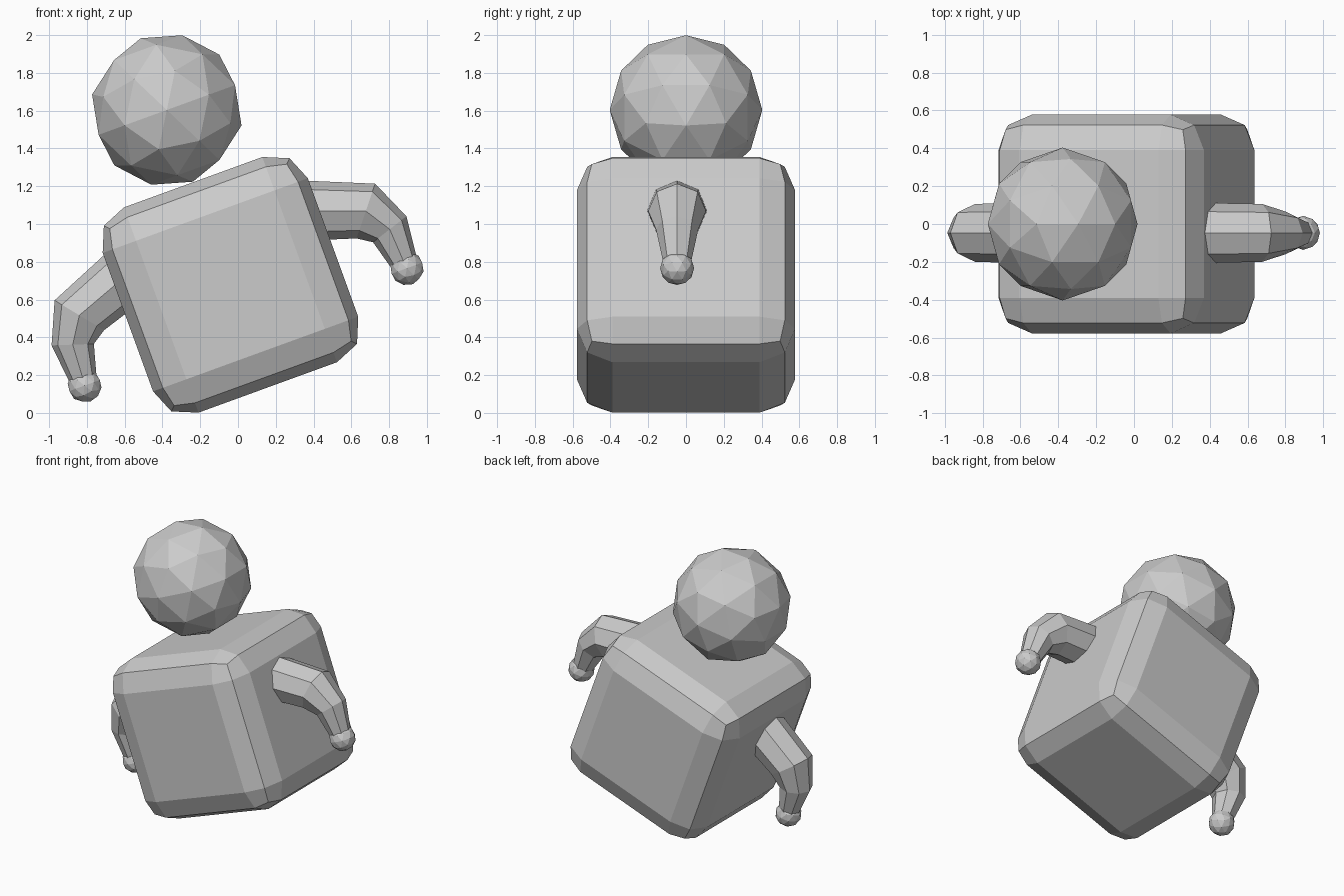
import bpy, bmesh, math
from mathutils import Matrix, Vector

cube = bpy.data.objects.get("Cube")
if cube:
    bpy.data.objects.remove(cube, do_unlink=True)

GREY = (0.6, 0.6, 0.6, 1)
mat = bpy.data.materials.new("plain grey")
mat.use_nodes = True
mat.diffuse_color = GREY
mat.node_tree.nodes["Principled BSDF"].inputs["Base Color"].default_value = GREY

# The whole figure leans sideways about the body centre
LEAN = Matrix.Translation((-0.04, 0, 0.678)) @ Matrix.Rotation(math.radians(-20), 4, 'Y')


def finish(name, bm):
    bmesh.ops.recalc_face_normals(bm, faces=bm.faces)
    mesh = bpy.data.meshes.new(name)
    bm.to_mesh(mesh)
    bm.free()
    mesh.materials.append(mat)
    obj = bpy.data.objects.new(name, mesh)
    obj.matrix_world = LEAN
    bpy.context.collection.objects.link(obj)
    return obj


def ball(name, centre, radius, side=1):
    bm = bmesh.new()
    bmesh.ops.create_icosphere(bm, subdivisions=2, radius=radius)
    bmesh.ops.translate(bm, verts=bm.verts, vec=centre)
    bmesh.ops.scale(bm, verts=bm.verts, vec=(side, 1, 1))
    return finish(name, bm)


def tube(name, path, side, sides=8):
    """Tapered tube through (x, z, radius) points lying in a plane of constant y."""
    bm = bmesh.new()
    pts = [Vector((x, ARM_Y, z)) for x, z, r in path]
    rings = []
    for i, p in enumerate(pts):
        back = (p - pts[i - 1]).normalized() if i else Vector()
        ahead = (pts[i + 1] - p).normalized() if i + 1 < len(pts) else Vector()
        along = (back + ahead).normalized()
        across = Vector((-along.z, 0, along.x))
        ring = []
        for k in range(sides):
            a = math.tau * k / sides
            v = p + path[i][2] * (math.cos(a) * across + math.sin(a) * Vector((0, 1, 0)))
            ring.append(bm.verts.new((v.x * side, v.y, v.z)))
        rings.append(ring)
    for low, high in zip(rings, rings[1:]):
        for k in range(sides):
            n = (k + 1) % sides
            bm.faces.new((low[k], low[n], high[n], high[k]))
    bm.faces.new(rings[0])
    bm.faces.new(rings[-1])
    return finish(name, bm)


# Body: rounded cube
bm = bmesh.new()
bmesh.ops.create_cube(bm, size=1.156)
body = finish("body", bm)
bevel = body.modifiers.new("rounded edges", 'BEVEL')
bevel.width = 0.188
bevel.segments = 2

# Head resting on the body
ball("head", (0, 0, 0.985), 0.404)

# Arms bending down to small round hands
ARM_Y = -0.047
ARM = [(0.48, 0.243, 0.16), (0.807, 0.122, 0.153), (0.893, -0.012, 0.112), (0.905, -0.22, 0.07)]
for label, side in (("left", 1), ("right", -1)):
    tube(label + "_arm", ARM, side)
    ball(label + "_hand", (0.908, ARM_Y, -0.237), 0.09, side)
